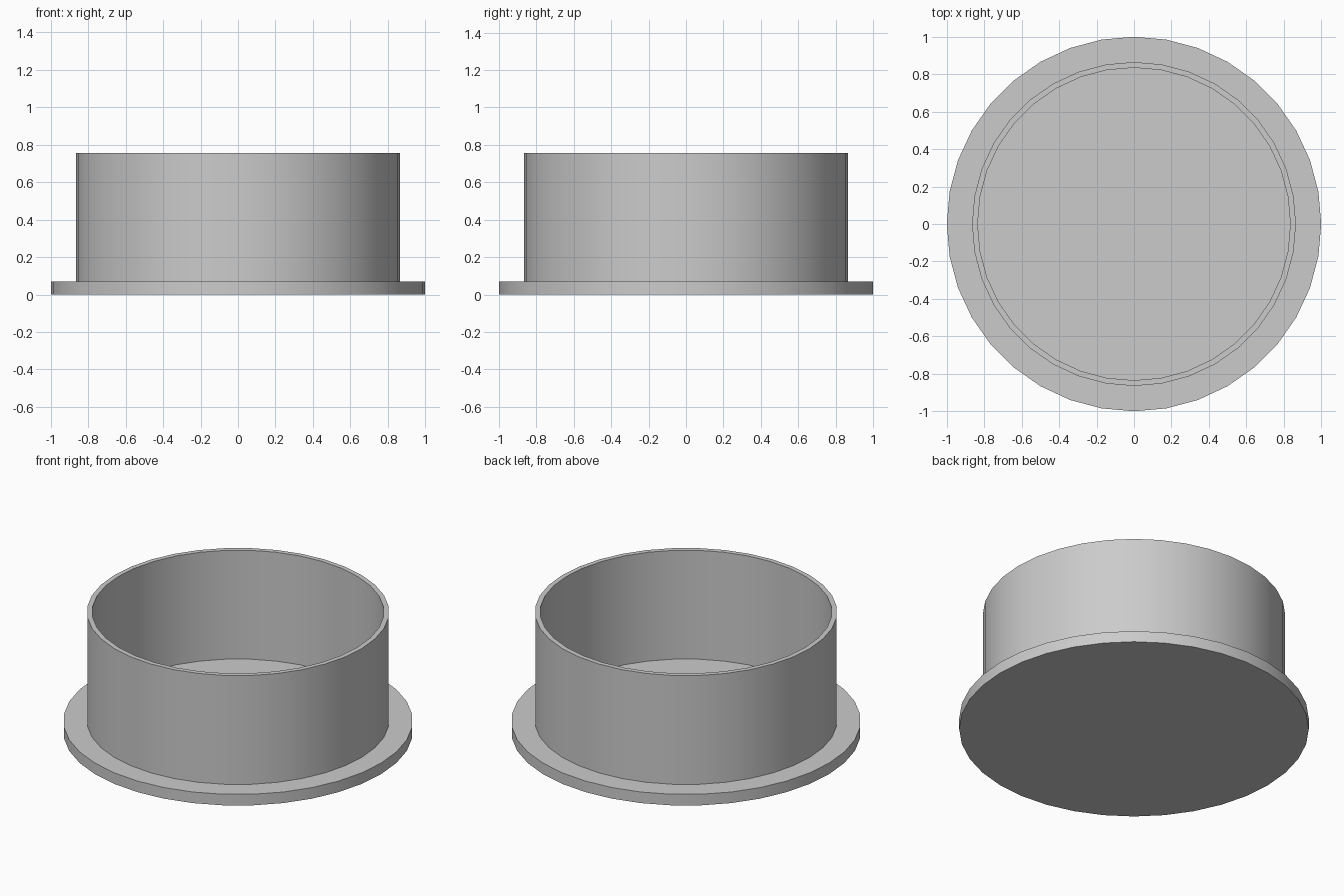
import bpy
import bmesh
from math import cos, sin, pi, radians

cube = bpy.data.objects.get("Cube")
if cube:
    bpy.data.objects.remove(cube, do_unlink=True)

SEGMENTS = 36
FLANGE_R, OUTER_R, INNER_R = 1.0, 0.865, 0.835
FLANGE_TOP, RIM_TOP = 0.07, 0.757

grey = bpy.data.materials.new("plain_grey")
grey.use_nodes = True
colour = (0.6, 0.6, 0.6, 1.0)
grey.diffuse_color = colour
grey.node_tree.nodes["Principled BSDF"].inputs["Base Color"].default_value = colour


def lathe(name, profile):
    """Revolve a (radius, height) profile about z and cap both ends."""
    bm = bmesh.new()
    rings = []
    for r, z in profile:
        rings.append([bm.verts.new((r * cos(2 * pi * i / SEGMENTS),
                                    r * sin(2 * pi * i / SEGMENTS), z))
                      for i in range(SEGMENTS)])
    for a, b in zip(rings, rings[1:]):
        for i in range(SEGMENTS):
            j = (i + 1) % SEGMENTS
            bm.faces.new((a[i], a[j], b[j], b[i]))
    bm.faces.new(rings[0][::-1])
    bm.faces.new(rings[-1])
    bmesh.ops.recalc_face_normals(bm, faces=bm.faces)
    mesh = bpy.data.meshes.new(name)
    bm.to_mesh(mesh)
    bm.free()
    mesh.materials.append(grey)
    obj = bpy.data.objects.new(name, mesh)
    bpy.context.collection.objects.link(obj)
    bpy.ops.object.select_all(action="DESELECT")
    obj.select_set(True)
    bpy.context.view_layer.objects.active = obj
    bpy.ops.object.shade_smooth_by_angle(angle=radians(30))
    return obj


# Flanged cap: base disc, thin upright wall and flat inner floor
lathe("flanged_cap", [
    (FLANGE_R, 0),
    (FLANGE_R, FLANGE_TOP),
    (OUTER_R, FLANGE_TOP),
    (OUTER_R, RIM_TOP),
    (INNER_R, RIM_TOP),
    (INNER_R, FLANGE_TOP),
])
